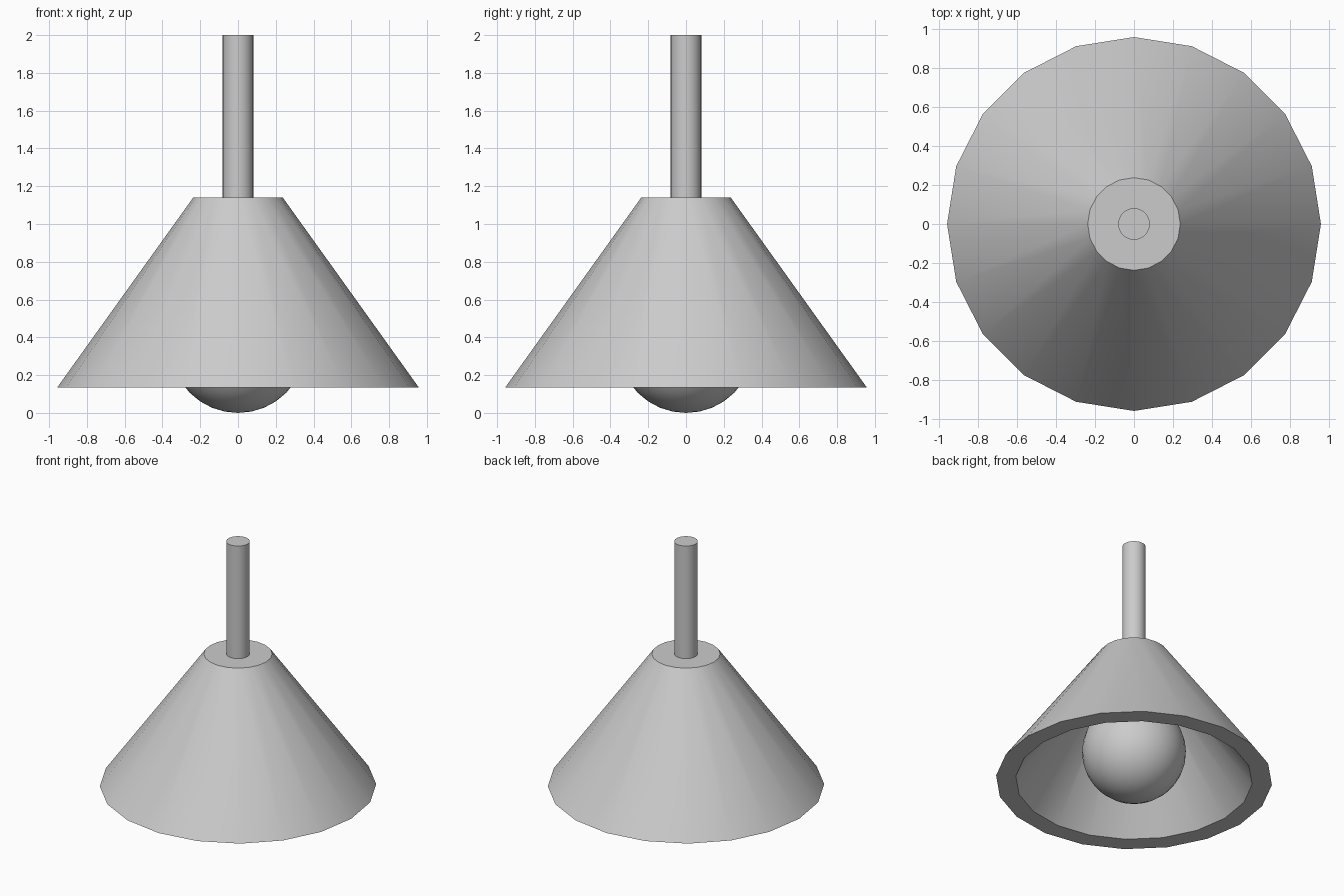
import bpy
import bmesh
import math

if "Cube" in bpy.data.objects:
    bpy.data.objects.remove(bpy.data.objects["Cube"])


def smooth(obj, angle=35):
    bpy.ops.object.select_all(action='DESELECT')
    obj.select_set(True)
    bpy.context.view_layer.objects.active = obj
    bpy.ops.object.shade_smooth_by_angle(angle=math.radians(angle))


def lathe(name, profile, sides):
    """Revolve (radius, z) points around z; radius 0 closes with a cap."""
    bm = bmesh.new()
    rings = [[bm.verts.new((r * math.cos(2 * math.pi * i / sides),
                            r * math.sin(2 * math.pi * i / sides), z))
              for i in range(sides)] for r, z in profile]
    for a, b in zip(rings, rings[1:]):
        for i in range(sides):
            j = (i + 1) % sides
            bm.faces.new((a[i], a[j], b[j], b[i]))
    bm.faces.new(rings[0])
    bm.faces.new(rings[-1])
    bmesh.ops.recalc_face_normals(bm, faces=bm.faces)
    mesh = bpy.data.meshes.new(name)
    bm.to_mesh(mesh)
    bm.free()
    obj = bpy.data.objects.new(name, mesh)
    bpy.context.collection.objects.link(obj)
    smooth(obj)
    return obj


# Thick hollow shade: outer top, outer rim, inner rim, inner ceiling
lathe("lamp_shade", [(0.237, 1.14), (0.957, 0.135), (0.82, 0.135), (0.18, 1.03)], 20)

# Hanging rod, running through the shade to hold the bulb
lathe("hanging_rod", [(0.081, 0.68), (0.081, 2.0)], 32)

# Round bulb peeking out below the rim
bpy.ops.mesh.primitive_uv_sphere_add(segments=32, ring_count=16, radius=0.36, location=(0, 0, 0.36))
bulb = bpy.context.object
bulb.name = "bulb"
smooth(bulb)
